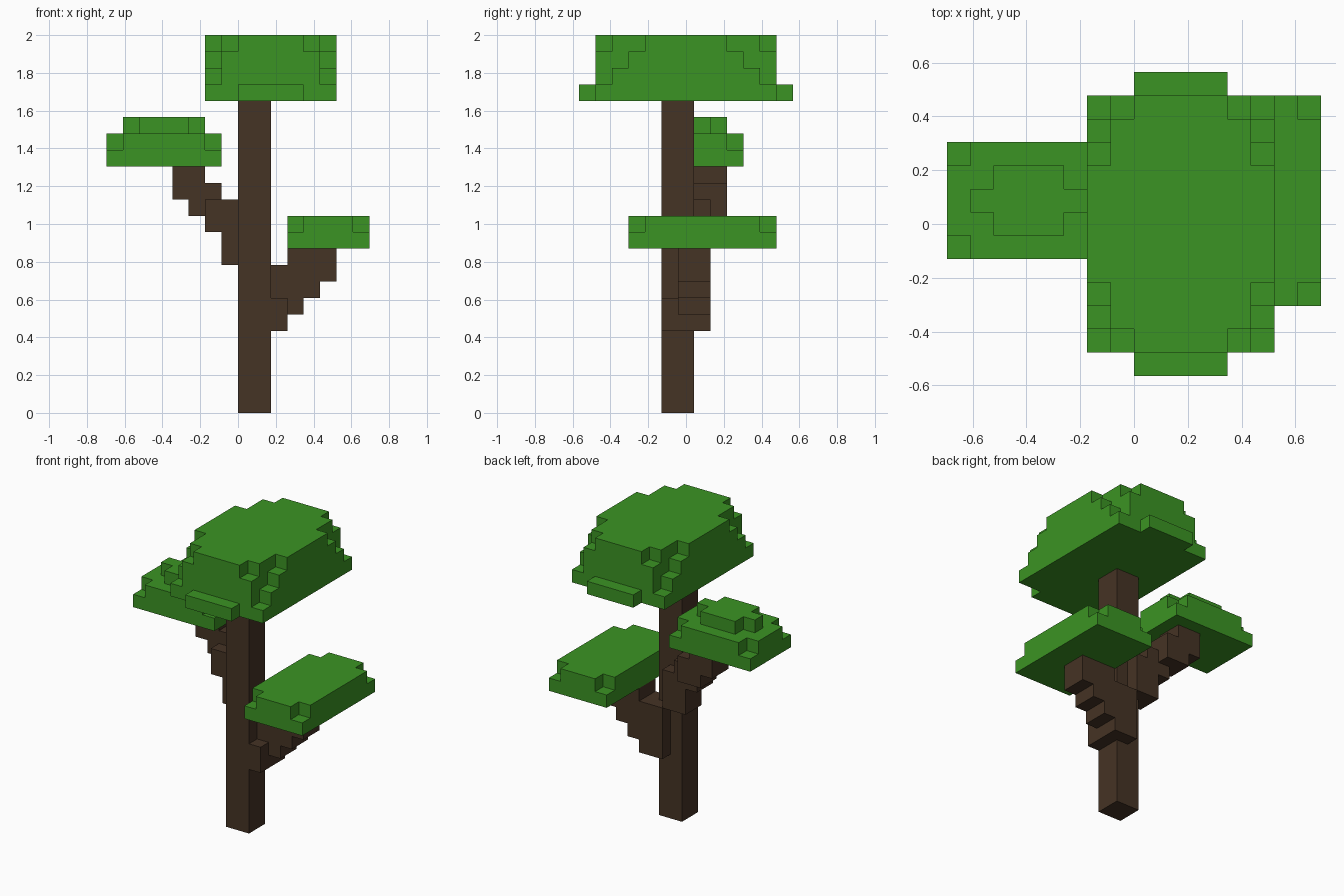
import bpy, bmesh
from mathutils import Vector

cube = bpy.data.objects.get("Cube")
if cube:
    bpy.data.objects.remove(cube, do_unlink=True)

U = 2 / 23          # size of one block
SHIFT_Y = 0.5       # the block grid is offset half a block in y


def material(name, rgb):
    m = bpy.data.materials.new(name)
    m.use_nodes = True
    m.diffuse_color = (*rgb, 1)
    bsdf = m.node_tree.nodes["Principled BSDF"]
    bsdf.inputs["Base Color"].default_value = (*rgb, 1)
    bsdf.inputs["Roughness"].default_value = 0.9
    return m


def box(x0, x1, y0, y1, z0, z1):
    """All blocks inside a box."""
    return {(x, y, z) for x in range(x0, x1)
            for y in range(y0, y1) for z in range(z0, z1)}


def slab(x0, x1, y0, y1, z, insets=()):
    """One layer; insets shorten its outermost columns to step the corners."""
    cells = set()
    for x in range(x0, x1):
        edge = min(x - x0, x1 - 1 - x)
        cut = insets[edge] if edge < len(insets) else 0
        cells |= box(x, x + 1, y0 + cut, y1 - cut, z, z + 1)
    return cells


def build(name, mat, cells, solid):
    """Skin the exposed block sides of one part and merge flat areas."""
    bm = bmesh.new()
    for cell in sorted(cells):
        centre = Vector(cell) + Vector((0.5, 0.5 + SHIFT_Y, 0.5))
        for axis in range(3):
            for sign in (-1, 1):
                n = [0, 0, 0]
                n[axis] = sign
                if tuple(c + d for c, d in zip(cell, n)) in solid:
                    continue
                a, b = Vector((0, 0, 0)), Vector((0, 0, 0))
                a[(axis + 1) % 3] = 0.5
                b[(axis + 2) % 3] = 0.5 * sign
                mid = centre + Vector(n) * 0.5
                bm.faces.new([bm.verts.new((mid + p) * U)
                              for p in (-a - b, a - b, a + b, -a + b)])
    bmesh.ops.remove_doubles(bm, verts=bm.verts, dist=U * 0.01)
    bmesh.ops.dissolve_limit(bm, angle_limit=0.01, verts=bm.verts, edges=bm.edges)
    mesh = bpy.data.meshes.new(name)
    bm.to_mesh(mesh)
    bm.free()
    mesh.materials.append(mat)
    bpy.context.collection.objects.link(bpy.data.objects.new(name, mesh))


bark = material("bark_brown", (0.060, 0.033, 0.018))
leaf = material("leaf_green", (0.044, 0.296, 0.017))

# Trunk, and two branches that climb outwards in steps
trunk = box(0, 2, -2, 0, 0, 19)
left_branch = box(1, 3, -2, 0, 5, 7)
right_branch = box(-1, 1, -1, 1, 9, 10)
for i in range(4):
    left_branch |= box(1 + i, 3 + i, -1, 1, 5 + i, 9 + i // 2)
    right_branch |= box(-1 - i, 1 - i, i // 2 - 1, i // 2 + 1, 10 + i, 12 + i)

# Top foliage: stepped layers, with a low tab at the front and back
top_foliage = box(0, 4, -7, 6, 19, 20)
for i, insets in enumerate([(), (1,), (2,), (3, 1)]):
    top_foliage |= slab(-2, 6, -6, 5, 19 + i, insets)

# Side foliage: full base, notched layer above, cross-shaped cap on the higher one
right_foliage = (slab(-8, -1, -2, 3, 15) | slab(-8, -1, -2, 3, 16, (1,))
                 | slab(-7, -2, -1, 2, 17, (1,)))
left_foliage = slab(3, 8, -4, 5, 10) | slab(3, 8, -4, 5, 11, (1,))

# Branch blocks that fall inside the trunk belong to the trunk
left_branch -= trunk
right_branch -= trunk

parts = [("trunk", bark, trunk),
         ("left_branch", bark, left_branch),
         ("right_branch", bark, right_branch),
         ("top_foliage", leaf, top_foliage),
         ("left_foliage", leaf, left_foliage),
         ("right_foliage", leaf, right_foliage)]
solid = set().union(*(cells for _, _, cells in parts))
for name, mat, cells in parts:
    build(name, mat, cells, solid)
